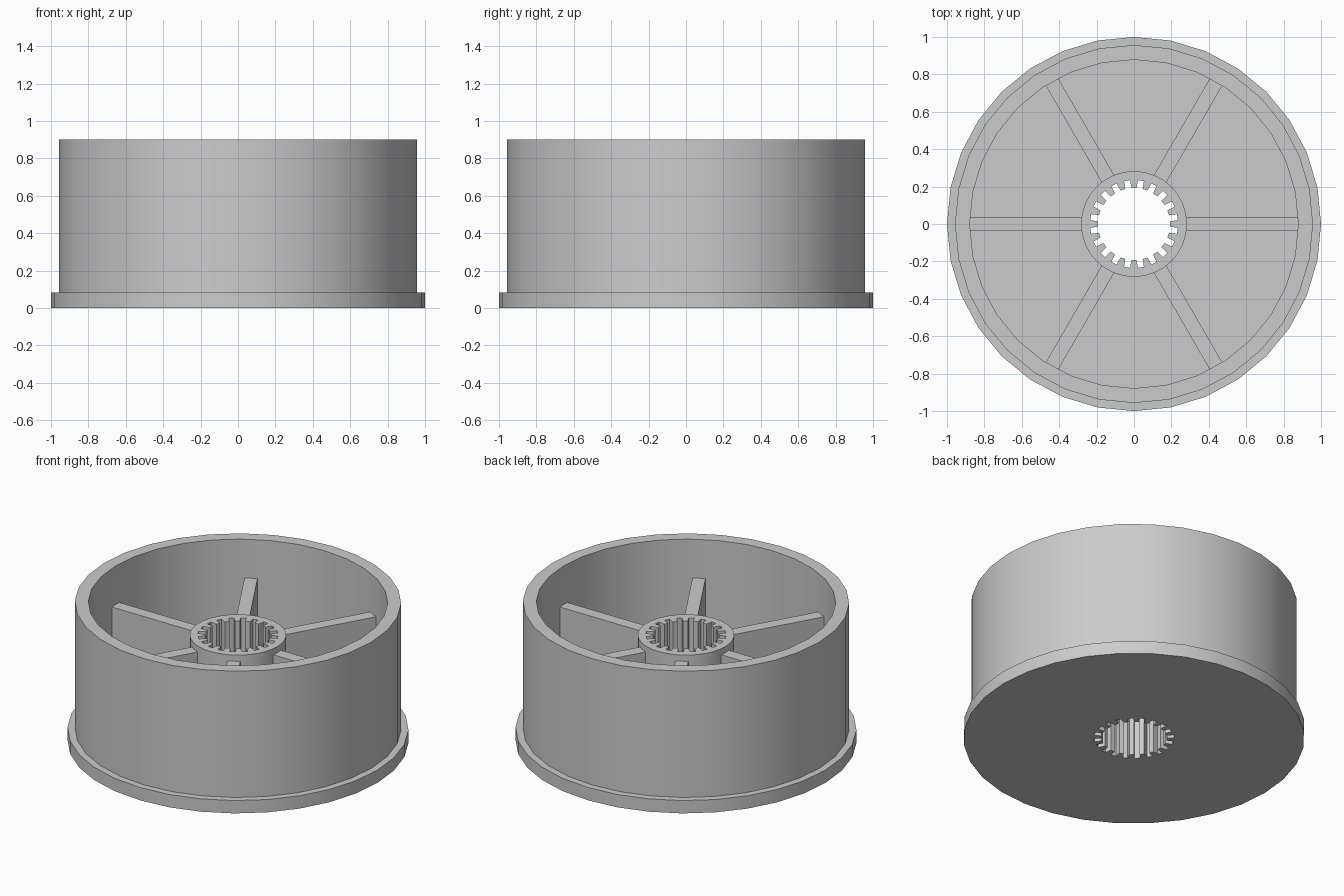
import bpy, bmesh
from math import cos, sin, pi, radians
from mathutils import Matrix

cube = bpy.data.objects.get("Cube")
if cube:
    bpy.data.objects.remove(cube)

FLOOR, RIM_TOP, HUB_TOP, SPOKE_TOP = 0.083, 0.9, 0.69, 0.65

grey = bpy.data.materials.new("plain_grey")
grey.use_nodes = True
colour = (0.6, 0.6, 0.6, 1)
grey.diffuse_color = colour
grey.node_tree.nodes["Principled BSDF"].inputs["Base Color"].default_value = colour


def circle(radius, sides):
    return [(radius * cos(2 * pi * i / sides), radius * sin(2 * pi * i / sides))
            for i in range(sides)]


def splined_bore(teeth=20, inner=0.192, outer=0.235, half=0.0165):
    # Parallel-sided grooves around a round bore
    points = []
    for i in range(teeth):
        a = 2 * pi * (i + 0.5) / teeth
        for r, s in ((inner, -half), (outer, -half), (outer, half), (inner, half)):
            points.append((r * cos(a) - s * sin(a), r * sin(a) + s * cos(a)))
    return points


def finish(name, bm):
    bmesh.ops.recalc_face_normals(bm, faces=bm.faces)
    mesh = bpy.data.meshes.new(name)
    bm.to_mesh(mesh)
    bm.free()
    mesh.materials.append(grey)
    obj = bpy.data.objects.new(name, mesh)
    bpy.context.collection.objects.link(obj)
    bpy.ops.object.select_all(action="DESELECT")
    obj.select_set(True)
    bpy.context.view_layer.objects.active = obj
    bpy.ops.object.shade_smooth_by_angle(angle=radians(30))
    return obj


def pierced_prism(name, outline, hole, z0, z1):
    # Fill between two outlines, then raise it
    bm = bmesh.new()
    edges = []
    for loop in (outline, hole):
        verts = [bm.verts.new((x, y, z0)) for x, y in loop]
        edges += [bm.edges.new((verts[i - 1], verts[i])) for i in range(len(verts))]
    bmesh.ops.triangle_fill(bm, edges=edges, use_beauty=True, normal=(0, 0, 1))
    raised = bmesh.ops.extrude_face_region(bm, geom=bm.faces[:], use_keep_orig=True)
    top = [g for g in raised["geom"] if isinstance(g, bmesh.types.BMVert)]
    bmesh.ops.translate(bm, verts=top, vec=(0, 0, z1 - z0))
    return finish(name, bm)


# Flanged floor, drum wall and hub
bore = splined_bore()
pierced_prism("flange_floor", circle(1, 32), bore, 0, FLOOR)
pierced_prism("drum_wall", circle(0.957, 32), circle(0.878, 32), FLOOR, RIM_TOP)
pierced_prism("hub", circle(0.283, 32), bore, FLOOR, HUB_TOP)

# Six spokes joining hub to wall
START, END, WIDTH = 0.265, 0.9, 0.077
for i in range(6):
    bm = bmesh.new()
    bmesh.ops.create_cube(bm, size=1)
    place = (Matrix.Rotation(i * pi / 3, 4, "Z")
             @ Matrix.Translation(((START + END) / 2, 0, (FLOOR + SPOKE_TOP) / 2))
             @ Matrix.Diagonal((END - START, WIDTH, SPOKE_TOP - FLOOR, 1)))
    bmesh.ops.transform(bm, matrix=place, verts=bm.verts)
    finish(f"spoke_{i + 1}", bm)
